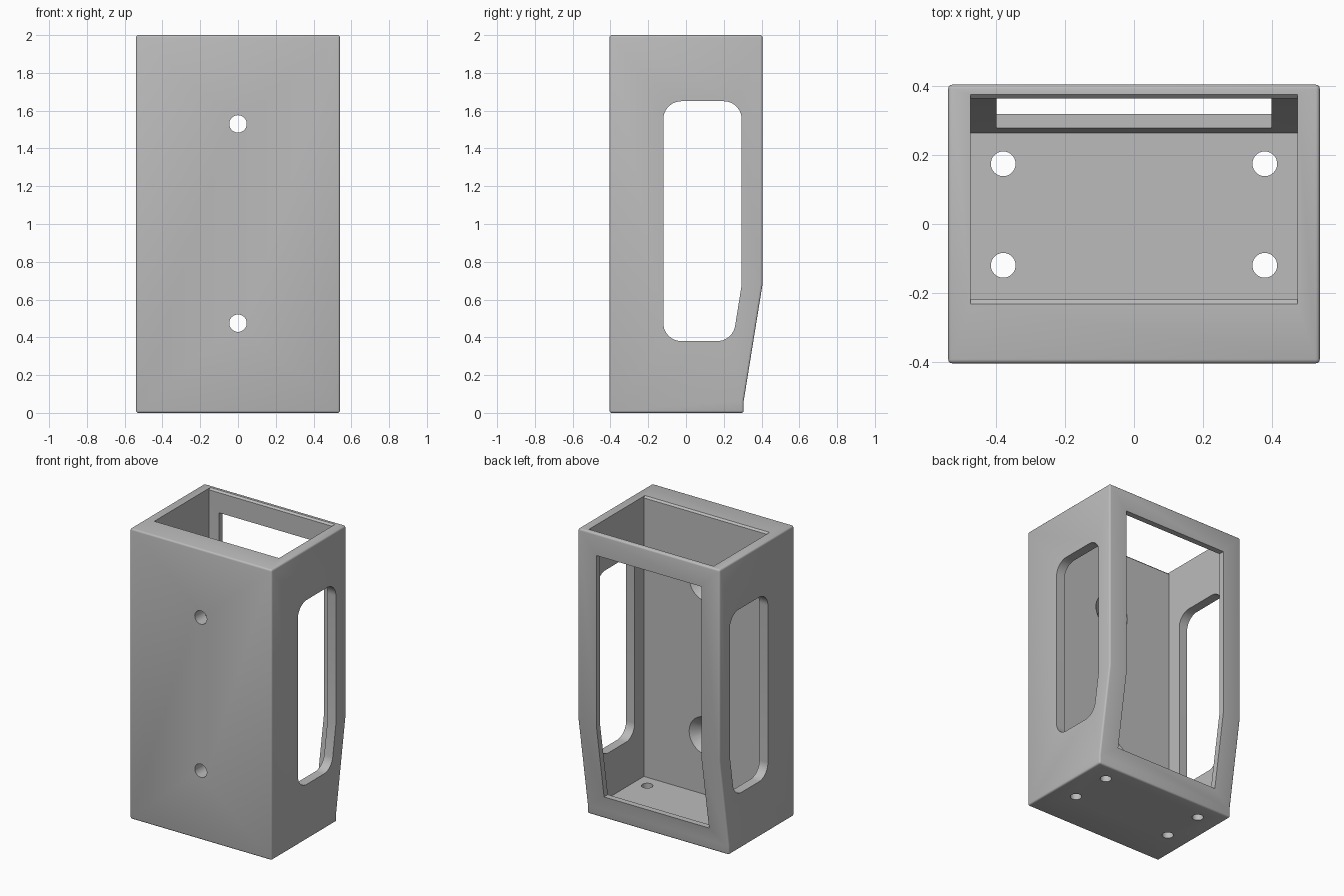
import bpy, bmesh, math
from mathutils import Vector

if "Cube" in bpy.data.objects:
    bpy.data.objects.remove(bpy.data.objects["Cube"])

grey = bpy.data.materials.new("light grey")
grey.diffuse_color = (0.5, 0.5, 0.5, 1)
grey.use_nodes = True
grey.node_tree.nodes["Principled BSDF"].inputs["Base Color"].default_value = grey.diffuse_color


def prism(name, profile, x0, x1):
    """Extrude a (y, z) profile along x."""
    bm = bmesh.new()
    face = bm.faces.new([bm.verts.new((x0, y, z)) for y, z in profile])
    new = bmesh.ops.extrude_face_region(bm, geom=[face])["geom"]
    bmesh.ops.translate(bm, vec=(x1 - x0, 0, 0),
                        verts=[v for v in new if isinstance(v, bmesh.types.BMVert)])
    bmesh.ops.recalc_face_normals(bm, faces=bm.faces[:])
    mesh = bpy.data.meshes.new(name)
    bm.to_mesh(mesh)
    bm.free()
    ob = bpy.data.objects.new(name, mesh)
    bpy.context.collection.objects.link(ob)
    mesh.materials.append(grey)
    return ob


def rounded(points, radius, steps=8):
    """Round every corner of a closed 2D outline."""
    out = []
    for i, p in enumerate(points):
        p = Vector(p)
        a = (Vector(points[i - 1]) - p).normalized()
        b = (Vector(points[(i + 1) % len(points)]) - p).normalized()
        half = a.angle(b) / 2
        if half > math.radians(80):          # slight bend stays sharp
            out.append(p)
            continue
        t = radius / math.tan(half)
        centre = p + (a + b).normalized() * radius / math.sin(half)
        s, e = p + a * t - centre, p + b * t - centre
        for k in range(steps + 1):
            d = s.lerp(e, k / steps).normalized() * radius
            out.append(centre + d)
    return out


def cylinder(name, r1, r2, depth, loc, rot=(0, 0, 0)):
    bpy.ops.mesh.primitive_cone_add(vertices=40, radius1=r1, radius2=r2,
                                    depth=depth, location=loc, rotation=rot)
    ob = bpy.context.object
    ob.name = name
    ob.data.materials.append(grey)
    return ob


# Holder body with a tapered lower back and softened outer edges
holder = prism("holder_body", [(-.405, 0), (.305, 0), (.305, .06), (.405, .68),
                               (.405, 2), (-.405, 2)], -.54, .54)
bev = holder.modifiers.new("soft_edges", "BEVEL")
bev.width, bev.segments = .012, 3
bev.limit_method, bev.angle_limit = "ANGLE", math.radians(30)

# Inner pocket, flared slightly at the lip
cutters = [prism("pocket_cutter", [(-.22, .07), (.265, .07), (.365, .68), (.365, 1.988),
                                   (.379, 2.002), (.379, 2.1), (-.234, 2.1),
                                   (-.234, 2.002), (-.22, 1.988)], -.475, .475)]
# Rectangular opening in the back wall
cutters.append(prism("back_window_cutter", [(.1, .155), (.6, .155), (.6, 1.85), (.1, 1.85)], -.4, .4))
# Rounded openings through both side walls
outline = rounded([(-.12, .38), (.247, .38), (.295, .68), (.295, 1.65), (-.12, 1.65)], .095)
cutters.append(prism("side_window_cutter", outline, -.8, .8))
# Countersunk screw holes through the thick front wall
for z in (.475, 1.53):
    cutters.append(cylinder("front_hole_cutter", .046, .046, .5, (0, -.37, z), (math.pi / 2, 0, 0)))
    cutters.append(cylinder("countersink_cutter", .131, .03, .101, (0, -.2695, z), (math.pi / 2, 0, 0)))
# Drain holes in the floor
for x in (-.38, .38):
    for y in (-.12, .175):
        cutters.append(cylinder("floor_hole_cutter", .036, .036, .3, (x, y, 0)))

for c in cutters:
    c.hide_render = True
    c.hide_set(True)
    m = holder.modifiers.new(c.name, "BOOLEAN")
    m.operation, m.solver, m.object = "DIFFERENCE", "EXACT", c

# Apply the cuts and drop the helpers
bpy.context.view_layer.update()
deps = bpy.context.evaluated_depsgraph_get()
mesh = bpy.data.meshes.new_from_object(holder.evaluated_get(deps))
holder.modifiers.clear()
holder.data = mesh
for c in cutters:
    bpy.data.objects.remove(c)
mesh.materials.clear()
mesh.materials.append(grey)
bpy.ops.object.select_all(action="DESELECT")
holder.select_set(True)
bpy.context.view_layer.objects.active = holder
bpy.ops.object.shade_smooth_by_angle(angle=math.radians(35))
